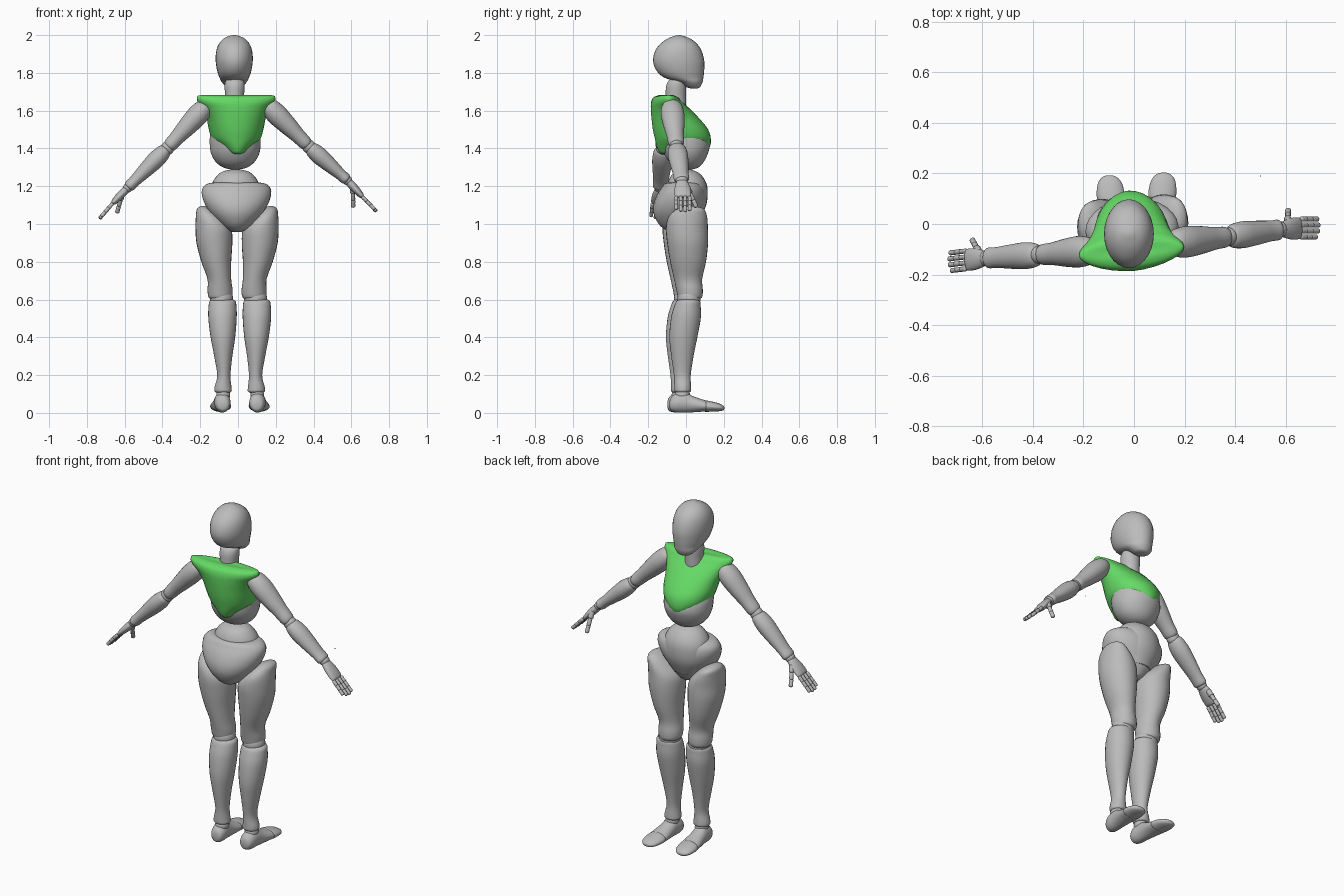
import bpy, bmesh, math
from mathutils import Vector

def material(name, rgb):
    m = bpy.data.materials.new(name)
    m.diffuse_color = (*rgb, 1)
    return m

GREY = material("matte_grey", (0.5, 0.5, 0.5))
GREEN = material("bright_green", (0.13, 0.7, 0.13))
X, Y, Z = Vector((1, 0, 0)), Vector((0, 1, 0)), Vector((0, 0, 1))
SIDES, STEPS = 28, 4

def spline(a, b, c, d, t):
    return 0.5 * (2 * b + (c - a) * t + (2 * a - 5 * b + 4 * c - d) * t * t
                  + (3 * b - a - 3 * c + d) * t ** 3)

def loft(name, rings, u, v, mat=GREY, steps=STEPS, sides=SIDES):
    """Smooth closed skin over elliptical rings (x, y, z, radius_u, radius_v)."""
    n, dense = len(rings), []
    for i in range(n - 1):
        q = [rings[max(0, min(n - 1, i + k))] for k in (-1, 0, 1, 2)]
        for s in range(steps):
            dense.append([spline(*c, s / steps) for c in zip(*q)])
    dense.append(rings[-1])
    bm = bmesh.new()
    loops = []
    for x, y, z, ru, rv in dense:
        ru, rv = max(ru, 0.002), max(rv, 0.002)
        loops.append([bm.verts.new(Vector((x, y, z))
                      + u * ru * math.cos(2 * math.pi * k / sides)
                      + v * rv * math.sin(2 * math.pi * k / sides))
                      for k in range(sides)])
    for a, b in zip(loops, loops[1:]):
        for k in range(sides):
            j = (k + 1) % sides
            bm.faces.new((a[k], a[j], b[j], b[k]))
    bm.faces.new(loops[0])
    bm.faces.new(loops[-1])
    bmesh.ops.recalc_face_normals(bm, faces=bm.faces)
    me = bpy.data.meshes.new(name)
    bm.to_mesh(me)
    bm.free()
    me.materials.append(mat)
    ob = bpy.data.objects.new(name, me)
    bpy.context.collection.objects.link(ob)
    bpy.ops.object.select_all(action='DESELECT')
    ob.select_set(True)
    bpy.context.view_layer.objects.active = ob
    bpy.ops.object.shade_smooth_by_angle(angle=math.radians(50))
    return ob

def stack(name, cx, rows, mat=GREY, yaw=0.0):
    """Upright part from rows (z, back_y, front_y, half_width)."""
    a = math.radians(yaw)
    u, v = Vector((math.cos(a), math.sin(a), 0)), Vector((-math.sin(a), math.cos(a), 0))
    return loft(name, [(cx, (b + f) / 2, z, w, (f - b) / 2) for z, b, f, w in rows], u, v, mat)

def limb(name, a, b, profile, side=Y, steps=STEPS, sides=SIDES):
    """Part from a to b; profile rows are (t, radius_across, radius_along_side)."""
    a, b = Vector(a), Vector(b)
    d = (b - a).normalized()
    v = (side - d * side.dot(d)).normalized()
    return loft(name, [(*a.lerp(b, t), p, q) for t, p, q in profile],
                d.cross(v), v, GREY, steps, sides)

def ball(name, c, r, ry=None):
    ry = ry or r
    rows = [(c[0], c[1], c[2] - r * math.cos(t * math.pi / 8), r * math.sin(t * math.pi / 8),
             ry * math.sin(t * math.pi / 8)) for t in range(9)]
    return loft(name, rows, X, Y, steps=2)

# Head and neck
stack("head", -0.02, [(1.718, 0.025, 0.06, 0.012), (1.725, 0.0, 0.075, 0.04), (1.75, -0.04, 0.087, 0.065),
      (1.775, -0.115, 0.092, 0.078), (1.81, -0.155, 0.096, 0.09), (1.86, -0.174, 0.097, 0.098),
      (1.91, -0.166, 0.085, 0.096), (1.95, -0.14, 0.062, 0.083), (1.98, -0.1, 0.025, 0.058),
      (1.996, -0.06, -0.015, 0.025), (2.0, -0.04, -0.036, 0.003)])
stack("neck", -0.018, [(1.62, -0.11, 0.0, 0.05), (1.68, -0.108, 0.0, 0.05), (1.73, -0.105, 0.0, 0.053),
      (1.76, -0.09, -0.01, 0.045), (1.775, -0.06, -0.04, 0.01)])

# Vest, rib cage and belly
stack("vest", -0.01, [(1.37, -0.125, 0.07, 0.03), (1.38, -0.142, 0.103, 0.055), (1.41, -0.155, 0.127, 0.088),
      (1.45, -0.165, 0.132, 0.128), (1.5, -0.176, 0.118, 0.145), (1.56, -0.183, 0.07, 0.157),
      (1.61, -0.186, 0.02, 0.176), (1.645, -0.183, -0.02, 0.203), (1.67, -0.17, -0.045, 0.208),
      (1.682, -0.14, -0.07, 0.185), (1.68, -0.115, -0.095, 0.06)], GREEN, 5)
stack("rib_cage", -0.015, [(1.288, 0.0, 0.03, 0.015), (1.298, -0.045, 0.063, 0.06), (1.325, -0.085, 0.092, 0.1),
      (1.37, -0.115, 0.115, 0.127), (1.42, -0.13, 0.125, 0.135), (1.48, -0.13, 0.1, 0.13),
      (1.56, -0.12, 0.02, 0.09)], GREY, 5)
stack("belly", -0.013, [(1.02, -0.06, 0.07, 0.08), (1.1, -0.09, 0.107, 0.125), (1.17, -0.1, 0.115, 0.132),
      (1.22, -0.096, 0.106, 0.122), (1.26, -0.075, 0.08, 0.094), (1.28, -0.045, 0.05, 0.062),
      (1.29, -0.01, 0.02, 0.015)])

# Pelvis
stack("pelvis", -0.008, [(0.957, -0.07, 0.0, 0.02), (0.97, -0.11, 0.03, 0.05), (1.0, -0.145, 0.055, 0.088),
      (1.05, -0.17, 0.08, 0.133), (1.1, -0.172, 0.1, 0.165), (1.15, -0.155, 0.105, 0.183),
      (1.19, -0.13, 0.095, 0.18), (1.215, -0.11, 0.075, 0.15), (1.22, -0.07, 0.04, 0.1)], GREY, 4)

# Legs: rows are (z, distance from the middle, half width, back y, front y)
THIGH = [(0.595, 0.09, 0.03, -0.02, 0.05), (0.61, 0.09, 0.06, -0.045, 0.08), (0.65, 0.09, 0.066, -0.055, 0.085),
         (0.71, 0.094, 0.063, -0.068, 0.082), (0.8, 0.11, 0.079, -0.088, 0.102), (0.9, 0.12, 0.095, -0.104, 0.113),
         (0.98, 0.126, 0.094, -0.11, 0.112), (1.04, 0.15, 0.068, -0.095, 0.107), (1.08, 0.172, 0.04, -0.05, 0.09),
         (1.095, 0.18, 0.01, -0.005, 0.04)]
CALF = [(0.105, 0.088, 0.03, -0.05, 0.005), (0.115, 0.088, 0.045, -0.064, 0.022), (0.14, 0.088, 0.044, -0.066, 0.023),
        (0.2, 0.084, 0.035, -0.068, 0.021), (0.3, 0.087, 0.048, -0.082, 0.036), (0.4, 0.089, 0.065, -0.092, 0.056),
        (0.5, 0.091, 0.075, -0.084, 0.074), (0.56, 0.091, 0.074, -0.068, 0.074), (0.595, 0.091, 0.066, -0.05, 0.068),
        (0.605, 0.091, 0.03, -0.01, 0.03)]
for side, s, dy in (("left", -1, -0.014), ("right", 1, 0.004)):
    for part, rows, dx in (("thigh", THIGH, -0.005), ("calf", CALF, 0.009)):
        loft(f"{side}_{part}", [(s * c + dx, (b + f) / 2 + dy, z, w, (f - b) / 2)
             for z, c, w, b, f in rows], X, Y)
    ball(f"{side}_knee", (s * 0.09 + 0.003, 0.012 + dy, 0.605), 0.061)
    ball(f"{side}_ankle", (s * 0.09 + 0.012, -0.022 + dy, 0.095), 0.037, 0.04)
    # Foot and toe cap: rows are (y, centre z, half width, half height)
    foot = [(-0.09, 0.045, 0.01, 0.01), (-0.083, 0.046, 0.03, 0.034), (-0.055, 0.053, 0.042, 0.05),
            (-0.01, 0.056, 0.043, 0.054), (0.03, 0.047, 0.046, 0.044), (0.075, 0.04, 0.052, 0.034),
            (0.105, 0.036, 0.052, 0.028), (0.112, 0.036, 0.03, 0.015)]
    toes = [(0.095, 0.036, 0.03, 0.015), (0.103, 0.036, 0.053, 0.029), (0.14, 0.033, 0.054, 0.026),
            (0.175, 0.029, 0.045, 0.02), (0.195, 0.026, 0.027, 0.012), (0.201, 0.026, 0.008, 0.005)]
    for part, rows in (("foot", foot), ("toes", toes)):
        loft(f"{side}_{part}", [(s * (0.095 + 0.06 * y) + 0.01, y + dy * 0.6, z, w, h)
             for y, z, w, h in rows], X, Z)

# Arms
UPPER = [(0, 0.015, 0.02), (0.06, 0.045, 0.05), (0.25, 0.056, 0.062), (0.5, 0.05, 0.056), (0.75, 0.04, 0.045),
         (0.94, 0.035, 0.04), (1, 0.015, 0.02)]
FORE = [(0, 0.015, 0.02), (0.05, 0.036, 0.044), (0.25, 0.046, 0.053), (0.5, 0.041, 0.049), (0.8, 0.031, 0.041),
        (0.96, 0.029, 0.04), (1, 0.012, 0.02)]
PALM = [(0, 0.012, 0.018), (0.1, 0.02, 0.03), (0.5, 0.021, 0.042), (0.9, 0.015, 0.043), (1, 0.007, 0.035)]
BONE = [(0, 0.004, 0.004), (0.12, 0.01, 0.01), (0.5, 0.0095, 0.0095), (0.88, 0.01, 0.01), (1, 0.004, 0.004)]
ARMS = {"left": [(-0.16, -0.105, 1.635), (-0.375, -0.122, 1.40), (-0.585, -0.135, 1.19), (-0.665, -0.142, 1.108),
                 (-0.732, -0.15, 1.03), (-0.64, -0.063, 1.06)],
        "right": [(0.145, -0.078, 1.64), (0.375, -0.05, 1.41), (0.58, -0.022, 1.23), (0.66, -0.016, 1.143),
                  (0.732, -0.016, 1.068), (0.61, 0.055, 1.09)]}
for side, pts in ARMS.items():
    shoulder, elbow, wrist, knuckle, tip, thumb = [Vector(p) for p in pts]
    limb(f"{side}_upper_arm", shoulder, elbow, UPPER)
    ball(f"{side}_elbow", elbow, 0.036)
    limb(f"{side}_forearm", elbow, wrist, FORE)
    ball(f"{side}_wrist", wrist, 0.025, 0.032)
    limb(f"{side}_palm", wrist, knuckle, PALM)
    # Four fingers of three joints each
    for f in range(4):
        off = Y * (f - 1.5) * 0.0235
        length = (0.85, 0.97, 1.0, 0.93)[f]
        for j in range(3):
            a = knuckle.lerp(tip, length * j / 3 - 0.03) + off
            b = knuckle.lerp(tip, length * (j + 1) / 3 + 0.03) + off
            limb(f"{side}_finger_{f + 1}_joint_{j + 1}", a, b, BONE, Y, 2, 12)
    # Thumb
    root = wrist.lerp(knuckle, 0.35) + Y * 0.025
    for j in range(3):
        k = 1.5 if j == 0 else 1.15
        limb(f"{side}_thumb_joint_{j + 1}", root.lerp(thumb, j / 3 - 0.02), root.lerp(thumb, (j + 1) / 3 + 0.02),
             [(t, p * k, q * k) for t, p, q in BONE], X, 2, 12)

# Small loose bead in front of the hip
ball("loose_bead", (0.5, 0.19, 1.2), 0.002)
